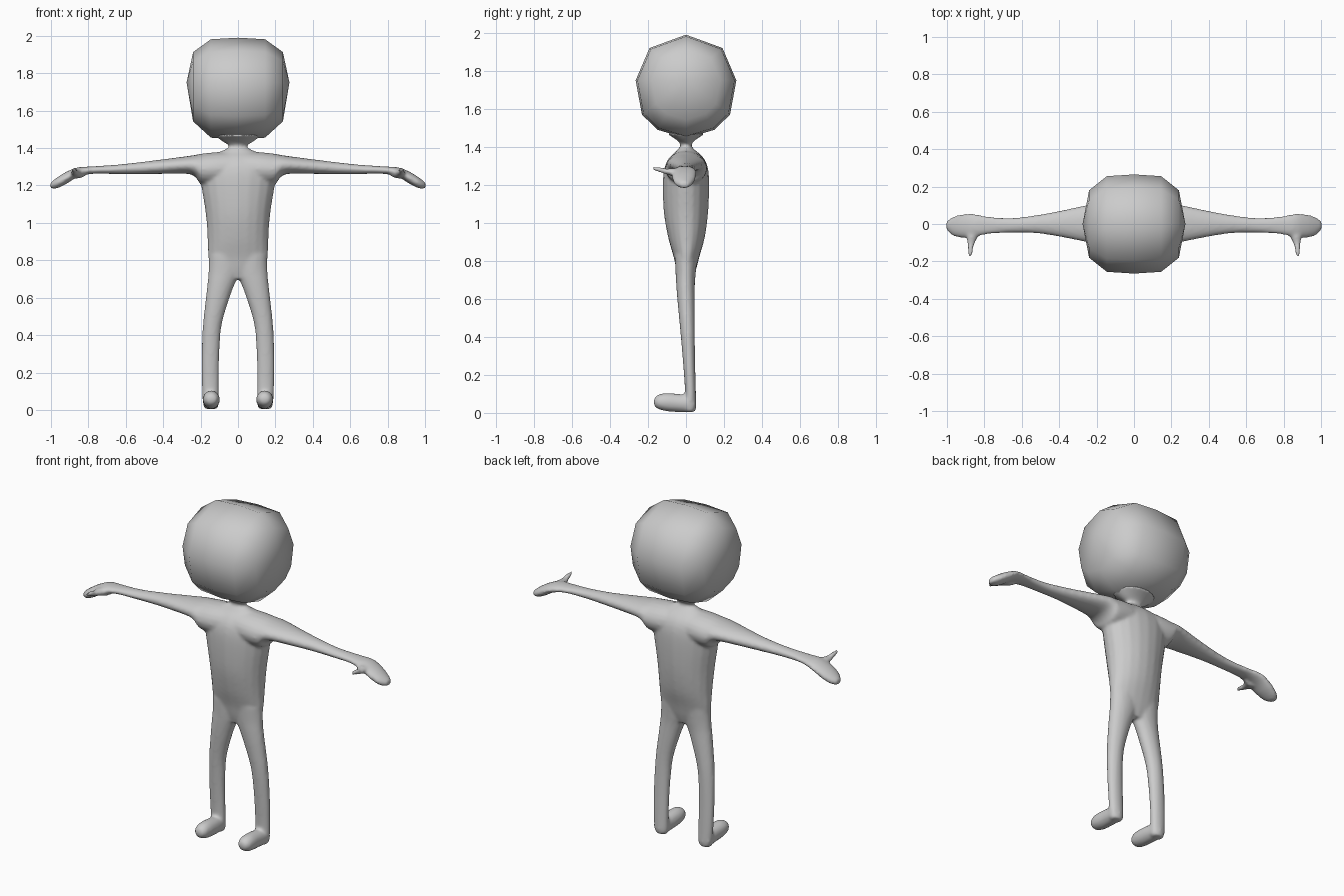
import bpy, bmesh, math
from mathutils import Vector

grey = bpy.data.materials.new("plain grey")
grey.diffuse_color = (0.6, 0.6, 0.6, 1)


def catmull(a, b, c, d, t):
    return [0.5 * (2 * q + (r - p) * t + (2 * p - 5 * q + 4 * r - s) * t * t
                   + (3 * q - p - 3 * r + s) * t ** 3) for p, q, r, s in zip(a, b, c, d)]


def loft(bm, axis, rings, side=1, sides=20, steps=4):
    """Smooth closed tube. Ring: position on axis, then low/high of the two other axes."""
    fine = []
    for i in range(len(rings) - 1):
        near = [rings[max(0, min(len(rings) - 1, i + k))] for k in (-1, 0, 1, 2)]
        fine += [catmull(*near, s / steps) for s in range(steps)]
    fine.append(rings[-1])
    loops = []
    for t, u0, u1, v0, v1 in fine:
        loop = []
        for k in range(sides):
            a = 2 * math.pi * k / sides
            u = (u0 + u1) / 2 + (u1 - u0) / 2 * math.cos(a)
            v = (v0 + v1) / 2 + (v1 - v0) / 2 * math.sin(a)
            x, y, z = {"x": (t, u, v), "y": (u, t, v), "z": (u, v, t)}[axis]
            loop.append(bm.verts.new((x * side, y, z)))
        loops.append(loop)
    for a, b in zip(loops, loops[1:]):
        for k in range(sides):
            n = (k + 1) % sides
            bm.faces.new((a[k], a[n], b[n], b[k]))
    bm.faces.new(loops[0])
    bm.faces.new(loops[-1])


def make_object(name, bm):
    bmesh.ops.recalc_face_normals(bm, faces=bm.faces)
    mesh = bpy.data.meshes.new(name)
    bm.to_mesh(mesh)
    bm.free()
    mesh.materials.append(grey)
    mesh.shade_smooth()
    ob = bpy.data.objects.new(name, mesh)
    bpy.context.collection.objects.link(ob)
    return ob


body = bmesh.new()
# torso
loft(body, "z", [
    (0.70, -0.08, 0.08, -0.035, 0.035), (0.75, -0.145, 0.145, -0.05, 0.052),
    (0.82, -0.16, 0.16, -0.065, 0.07), (0.92, -0.163, 0.163, -0.093, 0.098),
    (1.05, -0.173, 0.173, -0.116, 0.116), (1.20, -0.197, 0.197, -0.122, 0.122),
    (1.29, -0.21, 0.21, -0.113, 0.115), (1.345, -0.19, 0.19, -0.085, 0.09),
    (1.385, -0.08, 0.08, -0.04, 0.045)])
# neck
loft(body, "z", [
    (1.34, -0.15, 0.15, -0.08, 0.08), (1.385, -0.085, 0.085, -0.045, 0.045),
    (1.405, -0.045, 0.045, -0.028, 0.028), (1.42, -0.058, 0.058, -0.033, 0.033),
    (1.44, -0.09, 0.09, -0.055, 0.055), (1.475, -0.13, 0.13, -0.11, 0.11)])

for side in (-1, 1):
    # arm and mitten hand
    loft(body, "x", [
        (0.0, -0.10, 0.10, 1.20, 1.385), (0.12, -0.11, 0.11, 1.20, 1.378),
        (0.195, -0.108, 0.11, 1.205, 1.37), (0.225, -0.103, 0.106, 1.242, 1.364),
        (0.27, -0.094, 0.098, 1.262, 1.357), (0.40, -0.068, 0.07, 1.262, 1.34),
        (0.52, -0.05, 0.048, 1.261, 1.325), (0.65, -0.046, 0.033, 1.261, 1.311),
        (0.78, -0.055, 0.04, 1.262, 1.302), (0.86, -0.072, 0.055, 1.243, 1.296),
        (0.92, -0.074, 0.052, 1.207, 1.272), (0.97, -0.062, 0.037, 1.184, 1.241),
        (1.003, -0.03, 0.015, 1.185, 1.215)], side)
    # thumb
    loft(body, "y", [
        (-0.03, 0.81, 0.91, 1.235, 1.285), (-0.07, 0.835, 0.895, 1.245, 1.288),
        (-0.10, 0.85, 0.892, 1.254, 1.286), (-0.135, 0.86, 0.89, 1.265, 1.293),
        (-0.172, 0.866, 0.886, 1.277, 1.297)], side)
    # leg
    loft(body, "z", [
        (0.005, 0.115, 0.175, -0.005, 0.045), (0.03, 0.102, 0.187, -0.01, 0.054),
        (0.12, 0.102, 0.193, -0.006, 0.052), (0.28, 0.10, 0.195, -0.017, 0.048),
        (0.45, 0.088, 0.188, -0.032, 0.046), (0.60, 0.045, 0.172, -0.046, 0.046),
        (0.68, 0.014, 0.163, -0.052, 0.047), (0.74, -0.012, 0.158, -0.055, 0.052),
        (0.83, -0.02, 0.155, -0.06, 0.06)], side)
    # foot
    loft(body, "y", [
        (0.045, 0.115, 0.18, 0.015, 0.075), (0.01, 0.102, 0.187, 0.003, 0.093),
        (-0.05, 0.098, 0.187, 0.004, 0.101), (-0.11, 0.098, 0.188, 0.010, 0.104),
        (-0.15, 0.106, 0.18, 0.022, 0.094), (-0.169, 0.124, 0.162, 0.042, 0.074)], side)

# fuse the limbs into one soft skin
body = make_object("body", body)
fuse = body.modifiers.new("fuse", "REMESH")
fuse.mode = "VOXEL"
fuse.voxel_size = 0.009
fuse.use_smooth_shade = True
soften = body.modifiers.new("soften", "SMOOTH")
soften.factor = 0.5
soften.iterations = 6

# head: ten-sided outline in y-z, shrinking towards each ear
half = [(0, 1.99), (0.192, 1.92), (0.265, 1.75), (0.232, 1.57), (0.15, 1.49)]
outline = half + [(0, 1.445)] + [(-y, z) for y, z in half[:0:-1]]
head = bmesh.new()
rows = []
for x, scale in ((-0.24, 0.68), (-0.145, 0.965), (0, 1), (0.145, 0.965), (0.24, 0.68)):
    rows.append([head.verts.new((x, y * scale, 1.75 + (z - 1.75) * scale)) for y, z in outline])
n = len(outline)
for a, b in zip(rows, rows[1:]):
    for k in range(n):
        head.faces.new((a[k], a[(k + 1) % n], b[(k + 1) % n], b[k]))
for row, x in ((rows[0], -0.275), (rows[-1], 0.275)):
    ear = head.verts.new((x, 0, 1.75))
    for k in range(n):
        head.faces.new((row[k], row[(k + 1) % n], ear))
make_object("head", head)
